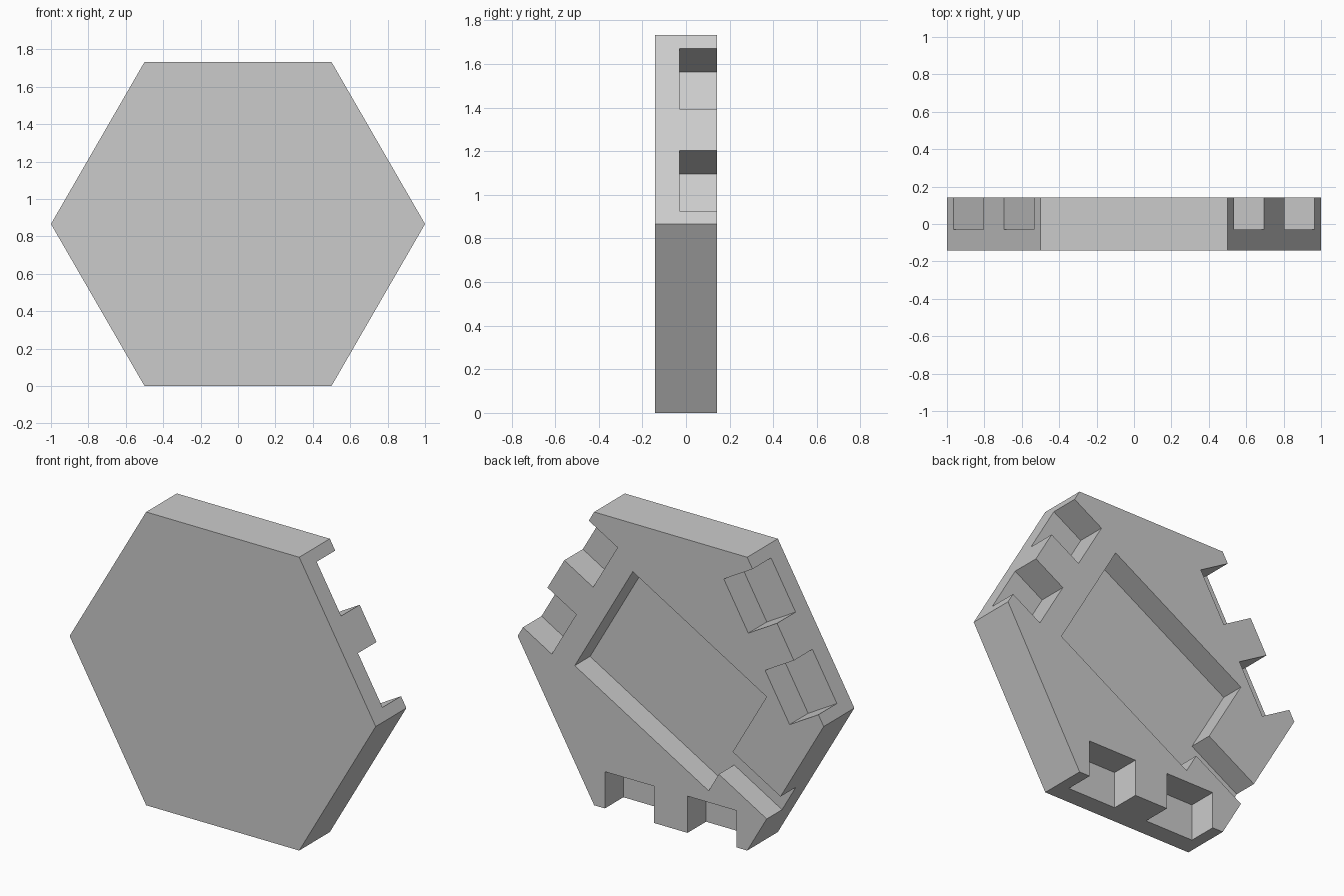
import bpy, bmesh
from math import cos, sin, radians, sqrt
from mathutils import Vector

cube = bpy.data.objects.get("Cube")
if cube:
    bpy.data.objects.remove(cube, do_unlink=True)

APOTHEM = sqrt(3) / 2      # hexagon of side 1
HALF = 0.143               # half of the tile thickness

grey = bpy.data.materials.new("light grey")
grey.use_nodes = True
colour = (0.6, 0.6, 0.6, 1)
grey.diffuse_color = colour
grey.node_tree.nodes["Principled BSDF"].inputs["Base Color"].default_value = colour


def prism(name, profile, angle, front, back):
    """Extrude a profile along y; its first axis points outward at the angle in the xz plane."""
    a = radians(angle)
    bm = bmesh.new()
    verts = [bm.verts.new((u * cos(a) - s * sin(a), front,
                           u * sin(a) + s * cos(a) + APOTHEM)) for u, s in profile]
    face = bm.faces.new(verts)
    grown = bmesh.ops.extrude_face_region(bm, geom=[face])["geom"]
    moved = [g for g in grown if isinstance(g, bmesh.types.BMVert)]
    bmesh.ops.translate(bm, verts=moved, vec=Vector((0, back - front, 0)))
    bmesh.ops.recalc_face_normals(bm, faces=bm.faces)
    mesh = bpy.data.meshes.new(name)
    bm.to_mesh(mesh)
    bm.free()
    mesh.materials.append(grey)
    obj = bpy.data.objects.new(name, mesh)
    bpy.context.collection.objects.link(obj)
    return obj


def rectangle(u0, u1, s0, s1):
    return [(u0, s0), (u1, s0), (u1, s1), (u0, s1)]


# Hexagonal tile body
hexagon = [(cos(radians(60 * i)), sin(radians(60 * i))) for i in range(6)]
tile = prism("hexagon_tile", hexagon, 0, -HALF, HALF)

# Two open notches on every other edge
cutters = []
for angle in (30, 150, 270):
    for centre in (-0.27, 0.27):
        notch = rectangle(APOTHEM - 0.217, 1.1, centre - 0.16, centre + 0.16)
        cutters.append(prism("notch_cutter", notch, angle, -0.03, 0.3))

# Rectangular back recess with a channel out through the lower edge
L, W = 0.505, 0.379
recess = [(-L, -W), (L, -W), (L, 0.065), (1.1, 0.065),
          (1.1, 0.245), (L, 0.245), (L, W), (-L, W)]
cutters.append(prism("recess_cutter", recess, 210, 0, 0.3))

for cutter in cutters:
    mod = tile.modifiers.new("cut", 'BOOLEAN')
    mod.operation = 'DIFFERENCE'
    mod.solver = 'EXACT'
    mod.object = cutter

# Bake the cuts and drop the cutters
deps = bpy.context.evaluated_depsgraph_get()
baked = bpy.data.meshes.new_from_object(tile.evaluated_get(deps))
tile.modifiers.clear()
tile.data = baked
for cutter in cutters:
    bpy.data.objects.remove(cutter, do_unlink=True)
